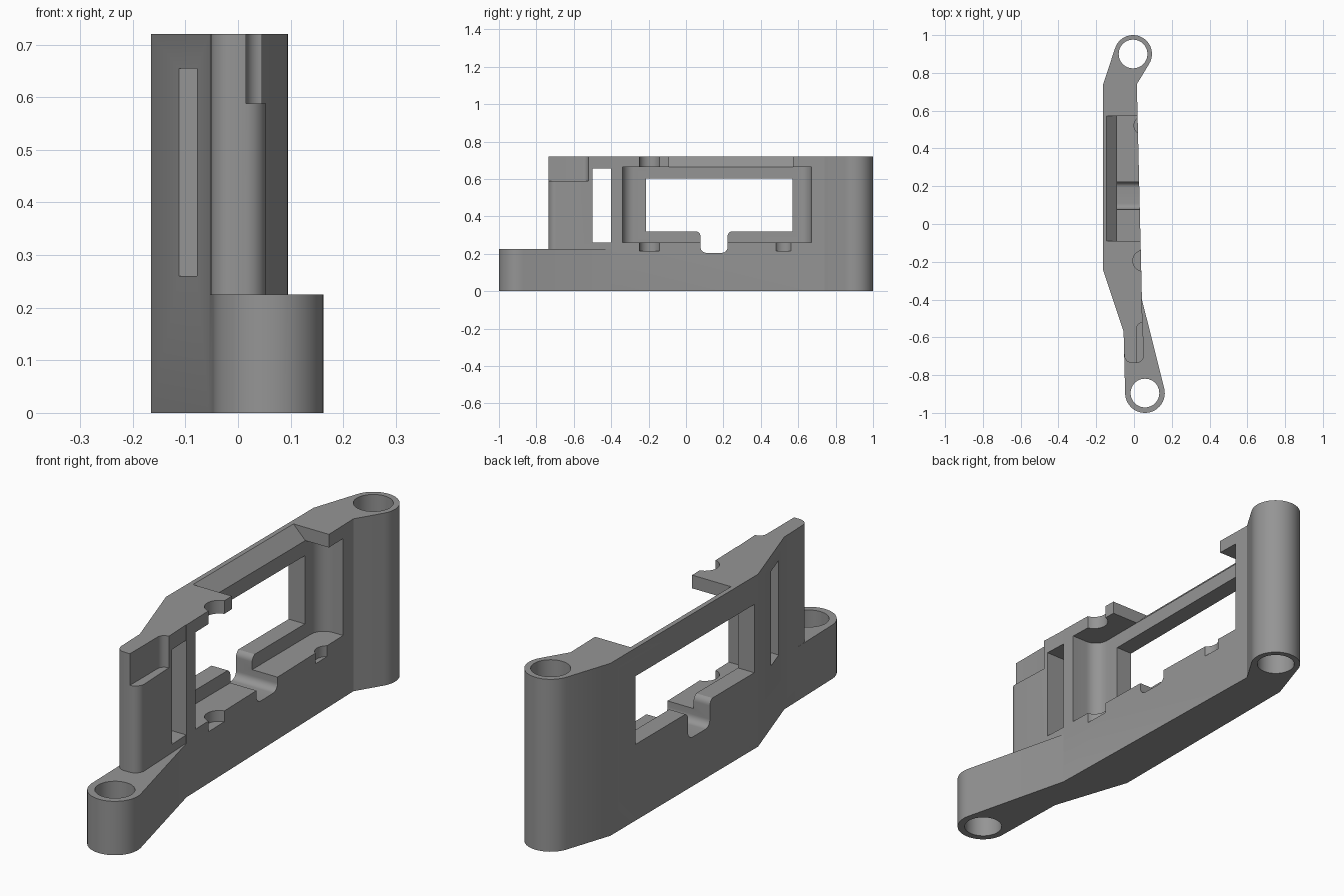
import bpy, bmesh, math
from mathutils import Vector

if "Cube" in bpy.data.objects:
    bpy.data.objects.remove(bpy.data.objects["Cube"])

gray = bpy.data.materials.new("mid gray")
gray.diffuse_color = (0.3, 0.3, 0.3, 1)
gray.use_nodes = True
gray.node_tree.nodes["Principled BSDF"].inputs["Base Color"].default_value = gray.diffuse_color


def arc(cx, cy, r, a0, a1, n=24):
    """Points along an arc, angles in degrees."""
    return [(cx + r * math.cos(math.radians(a0 + (a1 - a0) * i / n)),
             cy + r * math.sin(math.radians(a0 + (a1 - a0) * i / n))) for i in range(n + 1)]


def rounded(pts, n=8):
    """Polygon from (a, b) or (a, b, radius) corners."""
    out = []
    for i, p in enumerate(pts):
        if len(p) == 2:
            out.append(p)
            continue
        c = Vector(p[:2])
        u = (Vector(pts[i - 1][:2]) - c).normalized()
        v = (Vector(pts[(i + 1) % len(pts)][:2]) - c).normalized()
        half = u.angle(v) / 2
        mid = c + (u + v).normalized() * p[2] / math.sin(half)
        s = c + u * p[2] / math.tan(half) - mid
        e = c + v * p[2] / math.tan(half) - mid
        for k in range(n + 1):
            d = (s * (1 - k / n) + e * (k / n))
            t = k / n * s.angle(e)
            w = (s * math.sin(s.angle(e) - t) + e * math.sin(t)) / math.sin(s.angle(e))
            out.append(tuple(mid + w))
    return out


def prism(name, pts, lo, hi, axis="z"):
    """Extrude a profile along an axis: z uses (x, y), x uses (y, z), y uses (x, z)."""
    place = {"z": lambda a, b, c: (a, b, c),
             "x": lambda a, b, c: (c, a, b),
             "y": lambda a, b, c: (a, c, b)}[axis]
    bm = bmesh.new()
    low = [bm.verts.new(place(a, b, lo)) for a, b in pts]
    top = [bm.verts.new(place(a, b, hi)) for a, b in pts]
    bm.faces.new(low)
    bm.faces.new(top)
    for i in range(len(pts)):
        j = (i + 1) % len(pts)
        bm.faces.new((low[i], low[j], top[j], top[i]))
    bmesh.ops.recalc_face_normals(bm, faces=bm.faces)
    me = bpy.data.meshes.new(name)
    bm.to_mesh(me)
    bm.free()
    me.materials.append(gray)
    ob = bpy.data.objects.new(name, me)
    bpy.context.collection.objects.link(ob)
    return ob


def rect(a0, a1, b0, b1):
    return [(a0, b0), (a1, b0), (a1, b1), (a0, b1)]


def circle(cx, cy, r):
    return arc(cx, cy, r, 0, 360, 40)[:-1]


# full-height bracket with a ring at each end
outline = (arc(-0.005, 0.9, 0.1, -31, 162) + [(-0.165, 0.735), (-0.165, -0.24), (-0.055, -0.57)]
           + arc(0.058, -0.895, 0.105, 181, 374) + [(0.042, -0.4), (0.015, 0.74)])
body = prism("bracket_body", outline, 0, 0.72)

cutters = [
    # bolt holes in the rings
    prism("back_hole", circle(-0.005, 0.9, 0.076), -0.1, 0.9),
    prism("front_hole", circle(0.058, -0.895, 0.076), -0.1, 0.9),
    # space around the front post, above the low ring
    prism("post_surround", rounded([(-0.3, -1.2), (0.3, -1.2), (0.3, -0.395), (0.0405, -0.4),
                                    (0.055, -0.735, 0.04), (-0.051, -0.735, 0.04),
                                    (-0.052, -0.66), (-0.3, -0.66)]), 0.225, 0.9),
    # notch at the top of the post
    prism("post_notch", rounded([(0.015, -0.9), (0.2, -0.9), (0.2, -0.522),
                                 (0.015, -0.522, 0.03)]), 0.588, 0.9),
    # narrow slot beside the post
    prism("side_slot", rect(-0.5, -0.4, 0.26, 0.655), -0.4, 0.4, "x"),
    # main pocket, open on the right
    prism("main_pocket", rounded([(-0.09, -0.34, 0.06), (0.3, -0.34), (0.3, 0.67),
                                  (-0.09, 0.67, 0.06)]), 0.26, 0.665),
    # window through the back wall
    prism("window", rect(-0.215, 0.57, 0.318, 0.603), -0.4, 0.1, "x"),
    # open top with a sloped edge
    prism("top_opening", [(-0.09, 0.6), (-0.09, 0.665), (-0.175, 0.75), (0.25, 0.75), (0.25, 0.6)],
          -0.09, 0.573, "y"),
    # rounded cable notch in the sill
    prism("sill_notch", rounded([(0.04, 0.4), (0.04, 0.322), (0.078, 0.319, 0.03),
                                 (0.078, 0.205, 0.03), (0.222, 0.205, 0.03),
                                 (0.222, 0.319, 0.03), (0.26, 0.322), (0.26, 0.4)]),
          -0.4, 0.3, "x"),
    # half-round screw recesses
    prism("screw_recess_front", circle(0.05, -0.195, 0.056), 0.215, 0.9),
    prism("screw_recess_back", circle(0.05, 0.521, 0.05), 0.215, 0.6),
]

bpy.context.view_layer.objects.active = body
body.select_set(True)
for c in cutters:
    m = body.modifiers.new(c.name, "BOOLEAN")
    m.operation, m.solver, m.object = "DIFFERENCE", "EXACT", c
    bpy.ops.object.modifier_apply(modifier=m.name)
    bpy.data.objects.remove(c)
bpy.ops.object.shade_smooth_by_angle(angle=math.radians(30))
